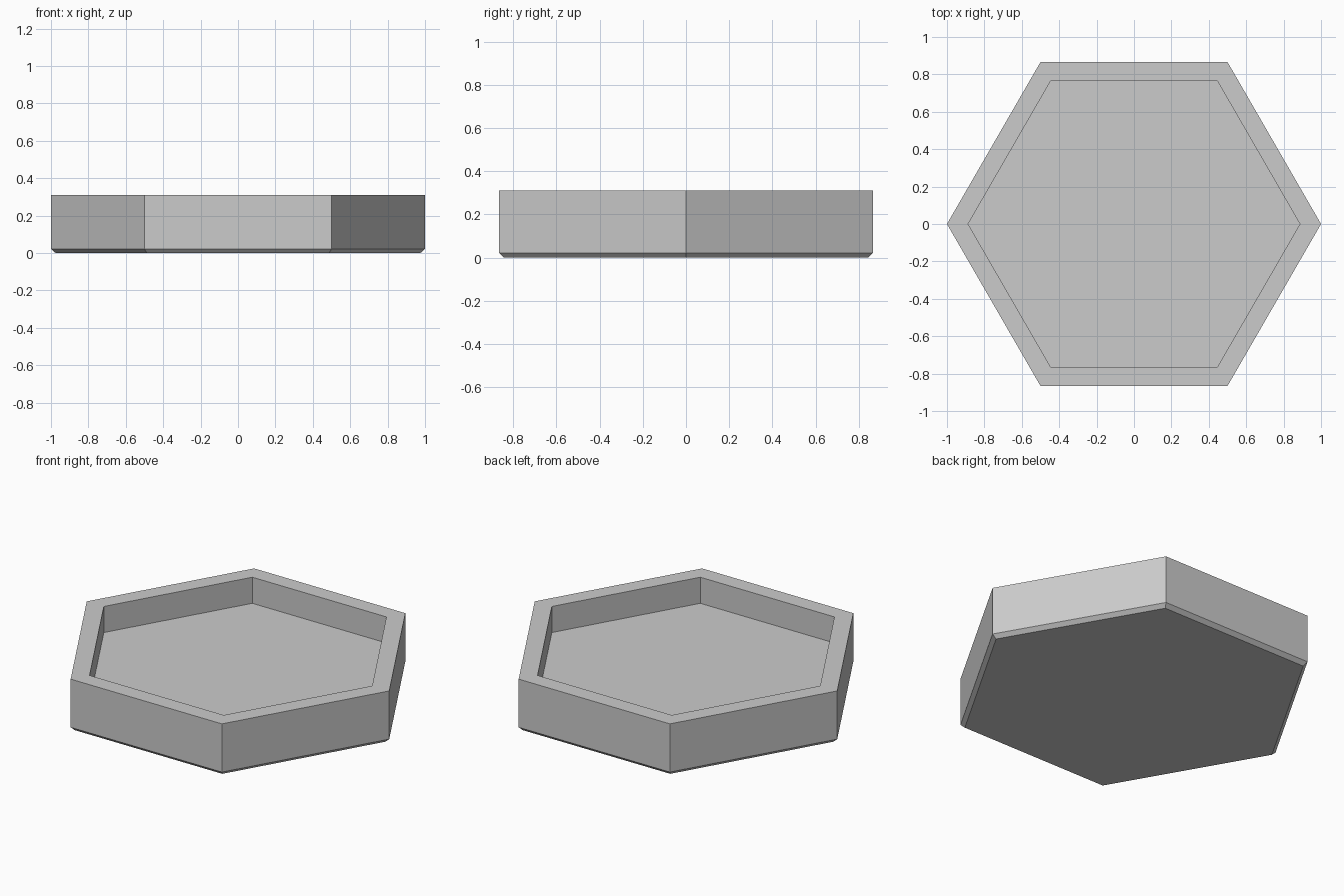
import bpy
import bmesh
from math import cos, sin, pi

cube = bpy.data.objects.get("Cube")
if cube:
    bpy.data.objects.remove(cube, do_unlink=True)

SIDES = 6

# Plain grey material
grey = bpy.data.materials.new("light_grey")
grey.use_nodes = True
colour = (0.6, 0.6, 0.6, 1)
grey.diffuse_color = colour
grey.node_tree.nodes["Principled BSDF"].inputs["Base Color"].default_value = colour

# Radius and height of each ring: chamfered base, outer wall, rim, recessed floor
profile = [(0.975, 0), (1, 0.022), (1, 0.31), (0.887, 0.31), (0.887, 0.154)]

bm = bmesh.new()
rings = [[bm.verts.new((r * cos(2 * pi * i / SIDES), r * sin(2 * pi * i / SIDES), z))
          for i in range(SIDES)] for r, z in profile]

# Walls between neighbouring rings
for low, high in zip(rings, rings[1:]):
    for i in range(SIDES):
        j = (i + 1) % SIDES
        bm.faces.new((low[i], low[j], high[j], high[i]))

# Underside and tray floor
bm.faces.new(rings[0][::-1])
bm.faces.new(rings[-1])

mesh = bpy.data.meshes.new("hexagonal_tray")
bm.to_mesh(mesh)
bm.free()
mesh.materials.append(grey)
tray = bpy.data.objects.new("hexagonal_tray", mesh)
bpy.context.collection.objects.link(tray)
